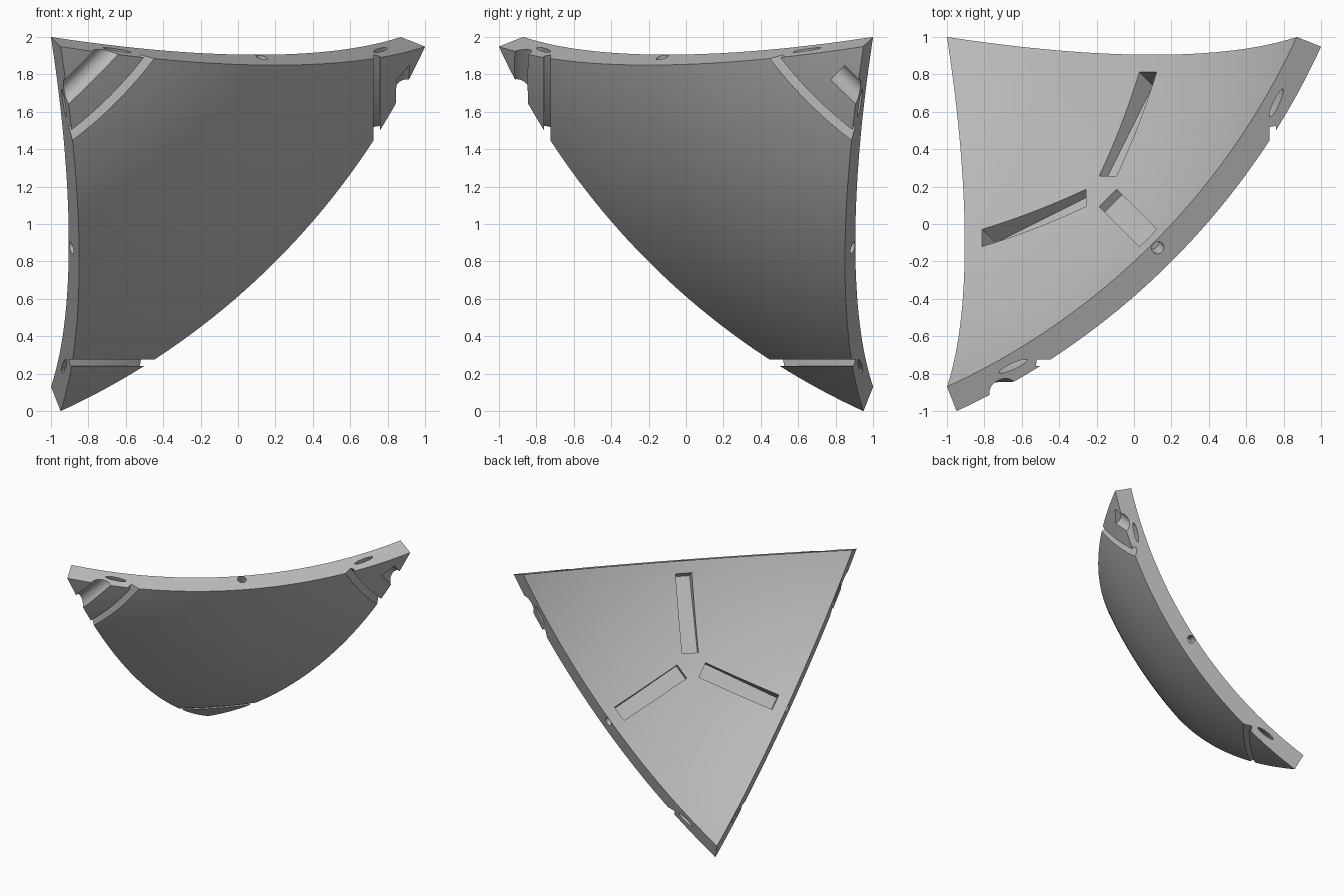
import bpy, bmesh, math
from mathutils import Matrix, Vector

if "Cube" in bpy.data.objects:
    bpy.data.objects.remove(bpy.data.objects["Cube"])

# Local frame: sphere centre at the origin, tile corners near the three axes
P, Q, SCALE, N = 3.1, 1.23, 1.042, 40
CORNERS = [Vector((P, Q, Q)), Vector((Q, P, Q)), Vector((Q, Q, P))]
R_IN = CORNERS[0].length
R_OUT = R_IN * SCALE
AXIS = Vector((1, 1, 1)).normalized()
cutters = []


def frame(x, z, origin):
    """Matrix with the given x and z directions at a point."""
    z = z.normalized()
    x = (x - z * x.dot(z)).normalized()
    y = z.cross(x)
    m = Matrix((x, y, z)).transposed().to_4x4()
    m.translation = origin
    return m


def make_object(name, bm):
    bmesh.ops.recalc_face_normals(bm, faces=bm.faces)
    mesh = bpy.data.meshes.new(name)
    bm.to_mesh(mesh)
    bm.free()
    ob = bpy.data.objects.new(name, mesh)
    bpy.context.collection.objects.link(ob)
    return ob


def cutter(name, bm):
    ob = make_object(name, bm)
    ob.hide_render = True
    cutters.append(ob)


def cylinder(name, matrix, rx, ry, depth, segments=32):
    bm = bmesh.new()
    bmesh.ops.create_cone(bm, cap_ends=True, segments=segments, radius1=1, radius2=1, depth=1,
                          matrix=matrix @ Matrix.Diagonal((rx, ry, depth, 1)))
    cutter(name, bm)


def box(name, matrix, sx, sy, sz):
    bm = bmesh.new()
    bmesh.ops.create_cube(bm, size=1, matrix=matrix @ Matrix.Diagonal((sx, sy, sz, 1)))
    cutter(name, bm)


# Curved triangular shell: inner and outer spherical grids joined by walls
bm = bmesh.new()
layers = []
for radius in (R_IN, R_OUT):
    grid = {}
    for i in range(N + 1):
        for j in range(N + 1 - i):
            d = CORNERS[0] * (N - i - j) + CORNERS[1] * i + CORNERS[2] * j
            grid[i, j] = bm.verts.new(d.normalized() * radius)
    for i in range(N):
        for j in range(N - i):
            bm.faces.new((grid[i, j], grid[i + 1, j], grid[i, j + 1]))
            if i + j < N - 1:
                bm.faces.new((grid[i + 1, j], grid[i + 1, j + 1], grid[i, j + 1]))
    layers.append(grid)
inner, outer = layers
borders = [[(i, 0) for i in range(N + 1)], [(0, j) for j in range(N + 1)],
           [(i, N - i) for i in range(N + 1)]]
for border in borders:
    for a, b in zip(border, border[1:]):
        bm.faces.new((inner[a], inner[b], outer[b], outer[a]))
tile = make_object("curved_tile", bm)

for k in range(3):
    a, b = CORNERS[k], CORNERS[(k + 1) % 3]
    wall = a.cross(b).normalized()
    mid = (a + b).normalized()

    # Round pin hole in the middle of each wall
    cylinder("pin_hole_cutter", frame(a - b, wall, mid * 3.592), 0.034, 0.034, 0.2)

    # Long thin slots near both ends of each wall
    for start, end in ((a, b), (b, a)):
        turn = math.radians(5.9)
        side = (end - start * (end.dot(start) / start.length_squared)).normalized()
        d = start.normalized() * math.cos(turn) + side * math.sin(turn)
        cylinder("wall_slot_cutter", frame(side, wall, d * 3.625), 0.083, 0.017, 0.2)

    # Radial pocket in the hollow face, pointing at the middle of the wall
    t = (mid - AXIS * mid.dot(AXIS)).normalized()
    box("pocket_cutter", frame(t, AXIS, t * 0.41 + AXIS * 3.455), 0.63, 0.13, 0.3)

    # Narrow groove across each corner on the bulging face
    axis = Vector([1.0 if i == k else 0.0 for i in range(3)])
    m = frame(Vector((1, 1, 1)) - axis, axis, Vector())
    ring = bmesh.new()
    rows = []
    for s in range(33):
        ang = math.radians(-50 + 100 * s / 32)
        rows.append([ring.verts.new(m @ Vector((r * math.cos(ang), r * math.sin(ang), h)))
                     for r, h in ((2.165, 2.955), (2.165, 2.99), (2.5, 2.99), (2.5, 2.955))])
    for lo, hi in zip(rows, rows[1:]):
        for i in range(4):
            n = (i + 1) % 4
            ring.faces.new((lo[i], lo[n], hi[n], hi[i]))
    ring.faces.new(rows[0])
    ring.faces.new(rows[-1])
    cutter("groove_cutter", ring)

# Rounded channel near two corners: half length on one, full on the other
along = Vector((0, -1, 1)).normalized()
centre = Vector((3.11, 1.42, 1.42)).normalized() * 3.715
cylinder("half_channel_cutter", frame(Vector((1, 0, 0)), along, centre + along * 0.4), 0.065, 0.065, 0.8)
along = Vector((1, 0, -1)).normalized()
centre = Vector((1.42, 3.11, 1.42)).normalized() * 3.715
cylinder("full_channel_cutter", frame(Vector((0, 1, 0)), along, centre), 0.065, 0.065, 1.2)

# Cut everything, then keep only the finished tile
for ob in cutters:
    mod = tile.modifiers.new("cut", 'BOOLEAN')
    mod.operation, mod.solver, mod.object = 'DIFFERENCE', 'EXACT', ob
bpy.context.view_layer.update()
done = bpy.data.meshes.new_from_object(tile.evaluated_get(bpy.context.evaluated_depsgraph_get()))
tile.modifiers.clear()
tile.data = done
for ob in cutters:
    bpy.data.objects.remove(ob)

# Turn the tile so it hangs from its back left top corner
done.transform(Matrix.Translation((-1 - Q, 1 + Q, 2 + Q)) @ Matrix.Diagonal((1, -1, -1, 1)))

grey = bpy.data.materials.new("light_grey")
grey.diffuse_color = (0.5, 0.5, 0.5, 1)
grey.use_nodes = True
grey.node_tree.nodes["Principled BSDF"].inputs["Base Color"].default_value = grey.diffuse_color
done.materials.clear()
done.materials.append(grey)

bpy.context.view_layer.objects.active = tile
tile.select_set(True)
bpy.ops.object.shade_smooth_by_angle(angle=math.radians(25))
